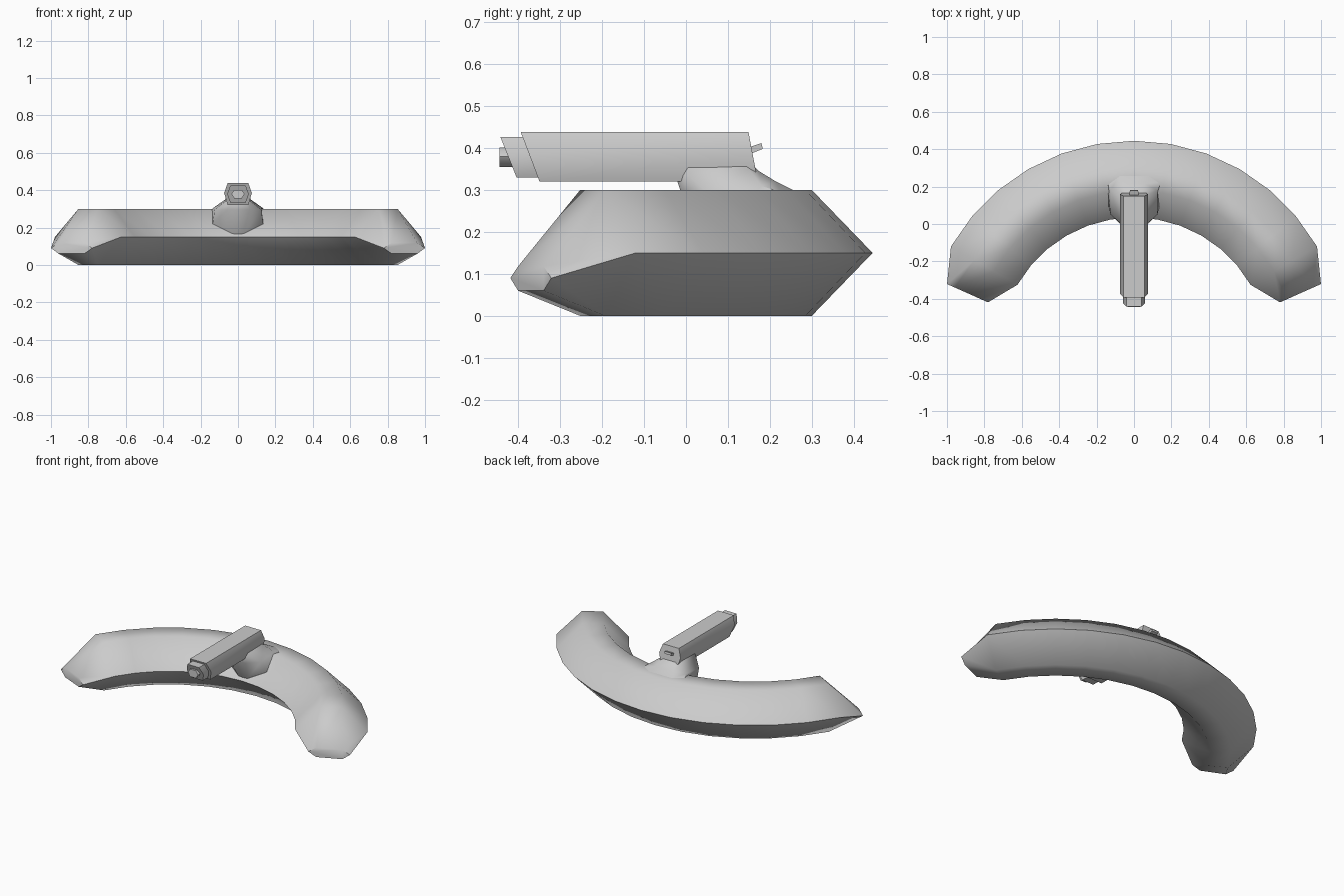
import bpy, bmesh
from math import sin, cos, radians

if "Cube" in bpy.data.objects:
    bpy.data.objects.remove(bpy.data.objects["Cube"])


def loft(name, rings, angle=50):
    """Skin a list of equal-length closed rings and cap both ends."""
    bm = bmesh.new()
    loops = [[bm.verts.new(p) for p in ring] for ring in rings]
    n = len(loops[0])
    for a, b in zip(loops, loops[1:]):
        for i in range(n):
            j = (i + 1) % n
            bm.faces.new((a[i], a[j], b[j], b[i]))
    bm.faces.new(loops[0])
    bm.faces.new(loops[-1])
    bmesh.ops.recalc_face_normals(bm, faces=bm.faces[:])
    mesh = bpy.data.meshes.new(name)
    bm.to_mesh(mesh)
    bm.free()
    obj = bpy.data.objects.new(name, mesh)
    bpy.context.collection.objects.link(obj)
    bpy.ops.object.select_all(action='DESELECT')
    obj.select_set(True)
    bpy.context.view_layer.objects.active = obj
    bpy.ops.object.shade_smooth_by_angle(angle=radians(angle))
    return obj


def hexagon(half, flat, low, mid, high):
    return [(half, mid), (flat, high), (-flat, high),
            (-half, mid), (-flat, low), (flat, low)]


# Curved hull: hexagonal section swept through 120 degrees
CENTRE_Y, RADIUS = -0.685, 0.925
section = hexagon(0.205, 0.06, 0, 0.15, 0.3)
rings = []
for step in range(-6, 7):
    a = radians(step * 10)
    rings.append([((RADIUS + u) * sin(a), CENTRE_Y + (RADIUS + u) * cos(a), z)
                  for u, z in section])


# Tapered hull ends, drooping toward the ground
def tip(side):
    c, s = cos(radians(24)), sin(radians(24))
    return [(side * (0.89 + u * c), -0.37 + u * s, z)
            for u, z in hexagon(0.12, 0.075, 0.06, 0.09, 0.118)]


loft("curved_hull", [tip(-1)] + rings + [tip(1)])

# Turret neck: flared collar draped over the hull's inner slope
base = [(-0.03, 0.05, 0.165), (0.03, 0.05, 0.165), (0.135, 0.09, 0.22),
        (0.145, 0.225, 0.295), (0.08, 0.26, 0.298), (-0.08, 0.26, 0.298),
        (-0.145, 0.225, 0.295), (-0.135, 0.09, 0.22)]
collar = [(-0.06, -0.012, 0.295), (0.06, -0.012, 0.295), (0.125, 0.05, 0.295),
          (0.125, 0.18, 0.31), (0.06, 0.215, 0.32), (-0.06, 0.215, 0.32),
          (-0.125, 0.18, 0.31), (-0.125, 0.05, 0.295)]
top = [(-0.04, -0.022, 0.325), (0.04, -0.022, 0.325), (0.068, 0.0, 0.34),
       (0.068, 0.15, 0.35), (0.045, 0.174, 0.345), (-0.045, 0.174, 0.345),
       (-0.068, 0.15, 0.35), (-0.068, 0.0, 0.34)]
lid = [(x * 0.9, y * 0.8 + 0.01, 0.37) for x, y, z in top]
loft("turret_neck", [base, collar, top, lid], 60)


# Barrel pieces: hexagonal prisms with raked end faces
def barrel(name, sec, y0, rake0, y1, rake1, mid):
    loft(name, [[(x, y + rake * (z - mid), z) for x, z in sec]
                for y, rake in ((y0, rake0), (y1, rake1))], 61)


barrel("barrel", hexagon(0.074, 0.055, 0.32, 0.385, 0.438),
       -0.372, -0.38, 0.16, -0.19, 0.38)
barrel("muzzle_sleeve", hexagon(0.058, 0.04, 0.33, 0.38, 0.426),
       -0.424, -0.4, -0.3, 0, 0.38)
barrel("muzzle_core", hexagon(0.035, 0.02, 0.355, 0.38, 0.402),
       -0.445, 0, -0.38, 0, 0.38)

# Small rear latch on the barrel
loft("rear_latch", [
    [(-0.025, 0.15, 0.385), (0.025, 0.15, 0.385),
     (0.025, 0.15, 0.402), (-0.025, 0.15, 0.402)],
    [(-0.022, 0.183, 0.398), (0.022, 0.183, 0.398),
     (0.022, 0.18, 0.412), (-0.022, 0.18, 0.412)]], 30)
